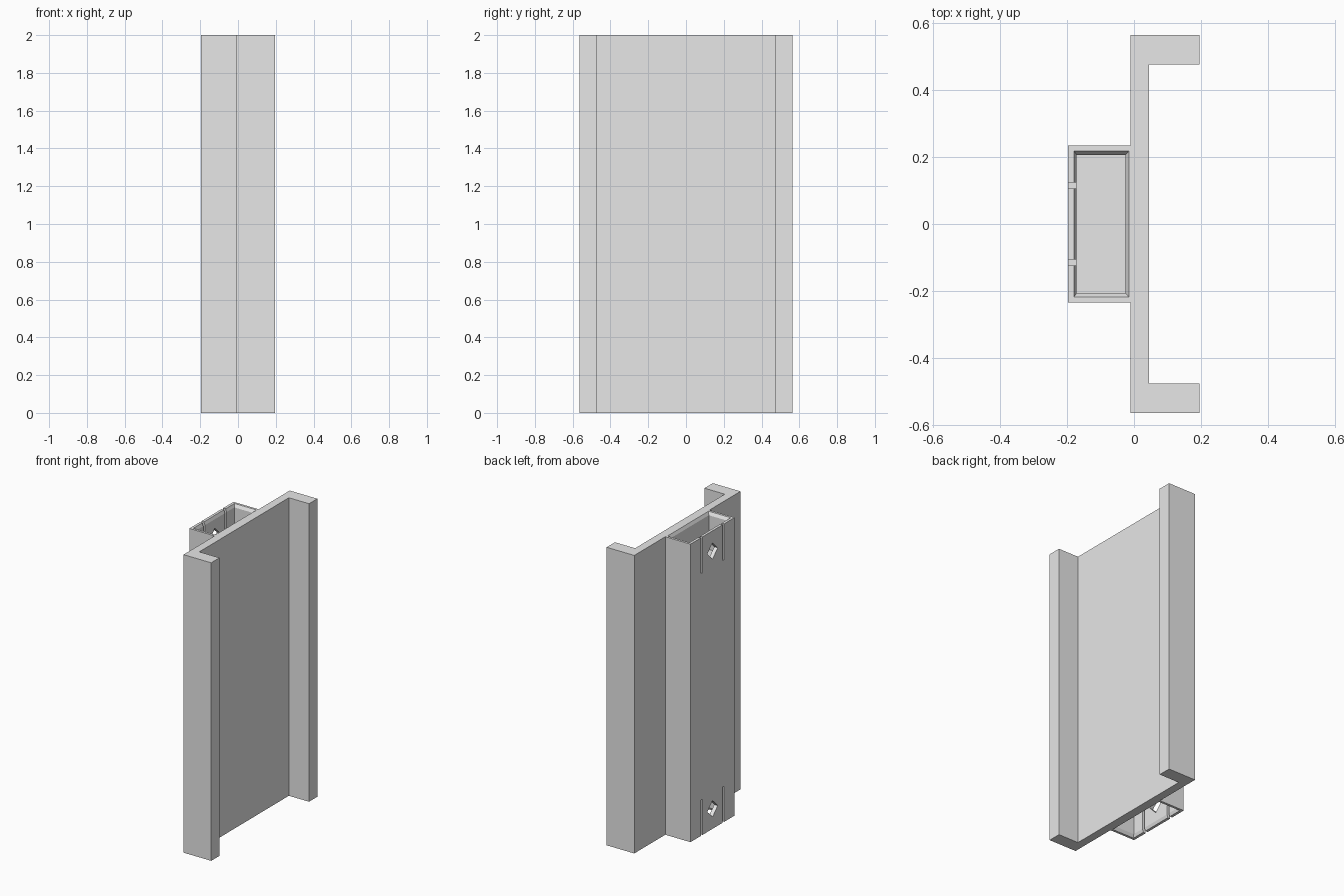
import bpy
import bmesh

if "Cube" in bpy.data.objects:
    bpy.data.objects.remove(bpy.data.objects["Cube"], do_unlink=True)

HEIGHT = 2.0

grey = bpy.data.materials.new("light grey")
grey.use_nodes = True
grey.diffuse_color = (0.8, 0.8, 0.8, 1)
grey.node_tree.nodes["Principled BSDF"].inputs["Base Color"].default_value = (0.8, 0.8, 0.8, 1)


def loft(name, rings):
    """Solid through a stack of matching rings, capped at both ends."""
    bm = bmesh.new()
    loops = [[bm.verts.new(p) for p in ring] for ring in rings]
    for a, b in zip(loops, loops[1:]):
        for i in range(len(a)):
            j = (i + 1) % len(a)
            bm.faces.new((a[i], a[j], b[j], b[i]))
    bm.faces.new(loops[0])
    bm.faces.new(loops[-1])
    bmesh.ops.recalc_face_normals(bm, faces=bm.faces)
    mesh = bpy.data.meshes.new(name)
    bm.to_mesh(mesh)
    bm.free()
    mesh.materials.append(grey)
    obj = bpy.data.objects.new(name, mesh)
    bpy.context.collection.objects.link(obj)
    return obj


def rect(x0, x1, y0, y1, z):
    return [(x0, y0, z), (x1, y0, z), (x1, y1, z), (x0, y1, z)]


# Channel with its flanges and the rear box, as one extruded profile
half = [(0.195, 0.563), (-0.01, 0.563), (-0.01, 0.234), (-0.197, 0.234)]
inner = [(0.045, 0.475), (0.195, 0.475)]
profile = half + [(x, -y) for x, y in reversed(half)]
profile += [(x, -y) for x, y in reversed(inner)] + inner
body = loft("channel_body", [[(x, y, z) for x, y in profile] for z in (0, HEIGHT)])

cutters = []
for end, level in (("top", lambda d: HEIGHT - d), ("bottom", lambda d: d)):
    # Pocket with a chamfered mouth
    mouth = (-0.179, -0.015, -0.218, 0.218)
    well = (-0.171, -0.025, -0.206, 0.206)
    cutters.append(loft(end + "_pocket_cutter", [
        rect(*well, level(0.25)), rect(*well, level(0.02)),
        rect(*mouth, level(0)), rect(*mouth, level(-0.02))]))
    # Two slots that free a clip tab
    for y in (-0.115, 0.115):
        sides = (-0.25, -0.16, y - 0.009, y + 0.009)
        cutters.append(loft(end + "_slot_cutter", [
            rect(*sides, level(0.24)), rect(*sides, level(-0.03))]))
    # Diamond hole in the tab
    r, z = 0.055, level(0.135)
    cutters.append(loft(end + "_hole_cutter", [
        [(x, r, z), (x, 0, z + r), (x, -r, z), (x, 0, z - r)] for x in (-0.25, -0.12)]))

for cutter in cutters:
    cutter.hide_render = True
    mod = body.modifiers.new(cutter.name, 'BOOLEAN')
    mod.operation = 'DIFFERENCE'
    mod.solver = 'EXACT'
    mod.object = cutter

# Bake the cuts and drop the cutters
bpy.context.view_layer.update()
graph = bpy.context.evaluated_depsgraph_get()
result = bpy.data.meshes.new_from_object(body.evaluated_get(graph))
body.modifiers.clear()
body.data = result
for cutter in cutters:
    bpy.data.objects.remove(cutter, do_unlink=True)
